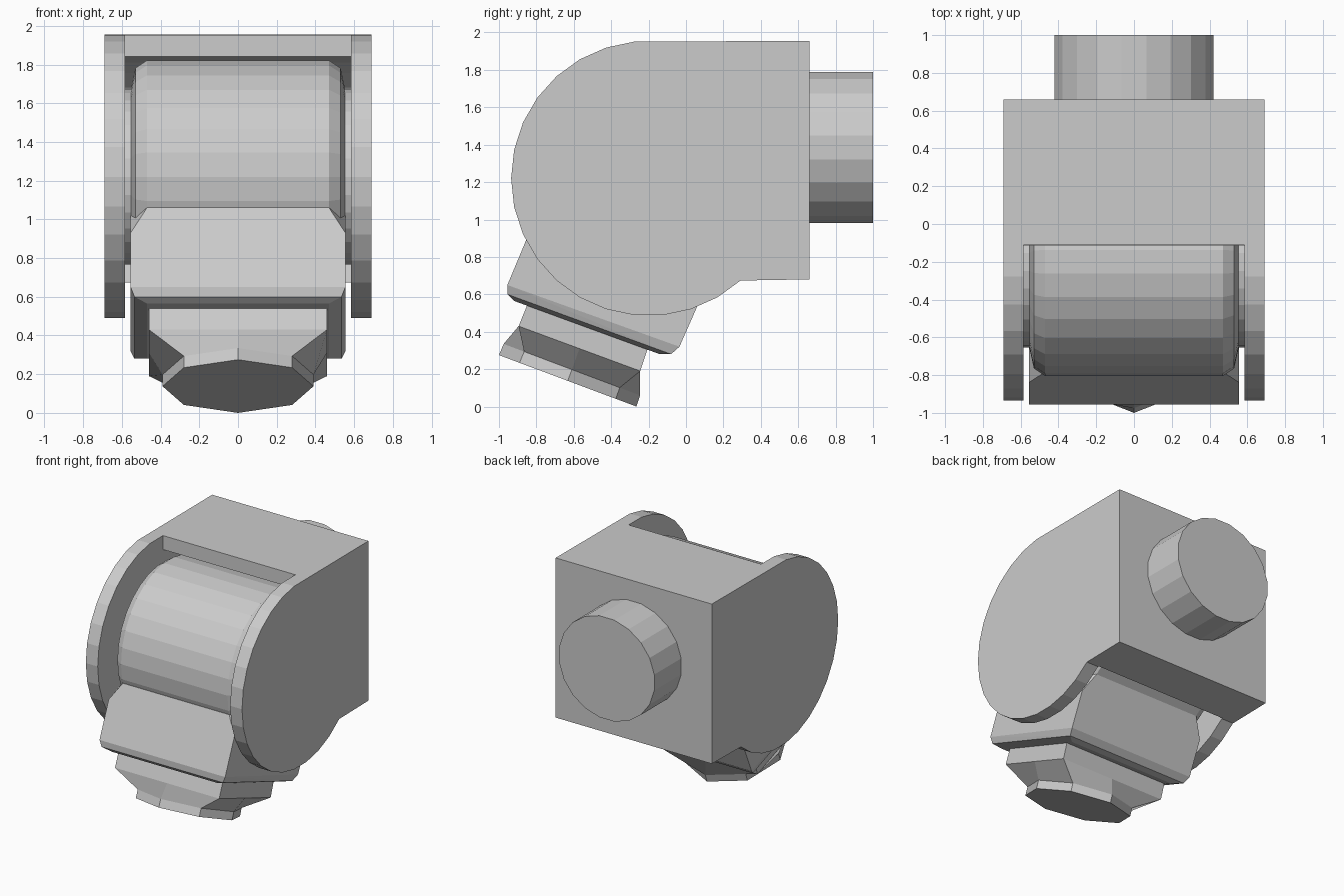
import bpy, bmesh
from math import sin, cos, radians, pi

if "Cube" in bpy.data.objects:
    bpy.data.objects.remove(bpy.data.objects["Cube"])

CY, CZ = -0.20, 1.22          # hinge axis (runs along x)


def finish(name, bm):
    bmesh.ops.recalc_face_normals(bm, faces=bm.faces)
    me = bpy.data.meshes.new(name)
    bm.to_mesh(me)
    bm.free()
    ob = bpy.data.objects.new(name, me)
    bpy.context.collection.objects.link(ob)
    return ob


def loft(name, rings):
    """Skin a list of equal-length vertex rings and cap both ends."""
    bm = bmesh.new()
    vs = [[bm.verts.new(p) for p in r] for r in rings]
    n = len(rings[0])
    for a, b in zip(vs, vs[1:]):
        for i in range(n):
            j = (i + 1) % n
            bm.faces.new((a[i], a[j], b[j], b[i]))
    bm.faces.new(vs[0])
    bm.faces.new(vs[-1])
    return finish(name, bm)


def arc(r, a0, a1, n):
    """Points (y, z) on an arc about the hinge axis, degrees."""
    return [(CY + r * cos(radians(a0 + (a1 - a0) * i / n)),
             CZ + r * sin(radians(a0 + (a1 - a0) * i / n))) for i in range(n + 1)]


def extrude_x(name, prof, w):
    return loft(name, [[(x, y, z) for y, z in prof] for x in (-w, w)])


def turned(name, stations, n=30):
    """Round part about the hinge axis from (x, radius) stations."""
    return loft(name, [[(x, y, z) for y, z in arc(r, 0, 360, n)[:-1]] for x, r in stations])


# Housing: box with round cheeks, slotted for the drum
housing = extrude_x("housing", arc(0.735, 96, 312, 18)
                    + [(0.66, 0.68), (0.66, 1.955)], 0.69)
slot = extrude_x("slot_cutter", [(-0.11, 2.1)] + arc(0.627, 82, -10, 8)
                 + [(0.30, 0.68), (0.30, 0.3), (-1.2, 0.3), (-1.2, 2.1)], 0.585)
mod = housing.modifiers.new("slot", 'BOOLEAN')
mod.operation = 'DIFFERENCE'
mod.solver = 'EXACT'
mod.object = slot
bpy.context.view_layer.objects.active = housing
bpy.ops.object.modifier_apply(modifier="slot")
bpy.data.objects.remove(slot)

# Rear stub
loft("rear_stub", [[(0.425 * cos(2 * pi * (i + .5) / 20), y, 1.385 + 0.41 * sin(2 * pi * (i + .5) / 20))
                    for i in range(20)] for y in (0.655, 1.0)])

# Drum with bevelled rims, and its axle
turned("drum", [(-0.555, 0.45), (-0.53, 0.565), (-0.47, 0.605),
                (0.47, 0.605), (0.53, 0.565), (0.555, 0.45)])
turned("axle", [(-0.587, 0.455), (0.587, 0.455)])

# Neck: tilted block hanging from the drum, with bevelled lower rim
bm = bmesh.new()
for w, pts in ((0.47, [(-0.783, 1.06), (0.14, 0.72), (-0.92, 0.565), (-0.14, 0.28)]),
               (0.555, [(-0.838, 0.93), (0.08, 0.58), (-0.58, 1.03), (0.0, 0.82),
                        (-0.955, 0.65), (-0.035, 0.32)]),
               (0.535, [(-0.955, 0.60), (-0.08, 0.28)])):
    for y, z in pts:
        for s in (-1, 1):
            bm.verts.new((s * w, y, z))
bmesh.ops.convex_hull(bm, input=bm.verts)
bmesh.ops.dissolve_limit(bm, angle_limit=radians(1), verts=bm.verts, edges=bm.edges)
finish("neck", bm)


# Tip: rectangular collar narrowing to an eight-sided flange
def ring(front, back, corner_w, side_w, inset):
    def at(t):
        return (front[0] + (back[0] - front[0]) * t, front[1] + (back[1] - front[1]) * t)
    spots = [(0, 0), (corner_w, inset), (side_w, .5), (corner_w, 1 - inset),
             (0, 1), (-corner_w, 1 - inset), (-side_w, .5), (-corner_w, inset)]
    return [(x, *at(t)) for x, t in spots]


loft("tip", [ring((-0.842, 0.56), (-0.20, 0.325), 0.46, 0.46, 0),
             ring((-0.895, 0.43), (-0.245, 0.19), 0.46, 0.46, 0),
             ring((-0.975, 0.335), (-0.245, 0.06), 0.28, 0.39, 0.15),
             ring((-1.0, 0.275), (-0.265, 0.0), 0.28, 0.39, 0.15)])
